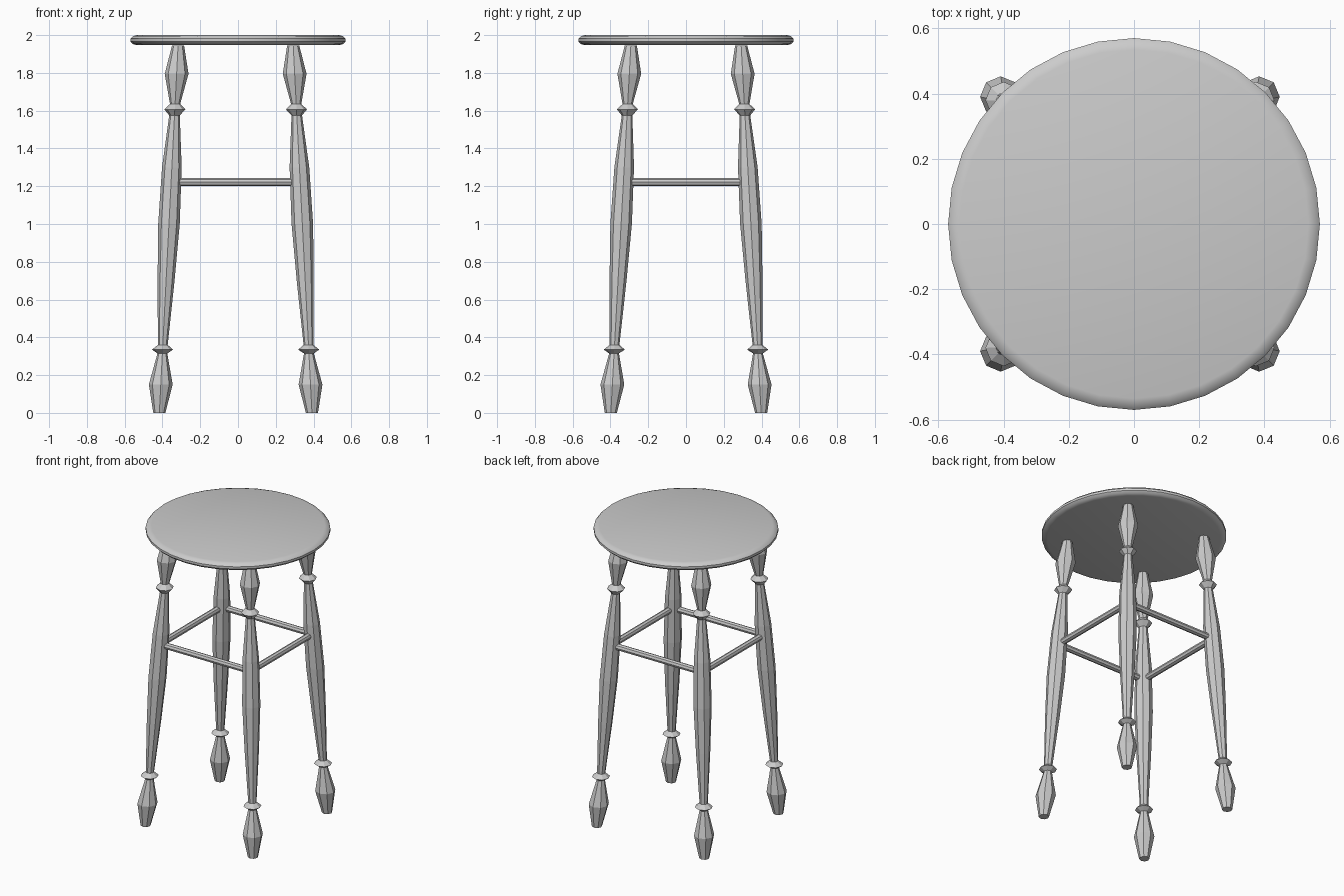
import bpy
import bmesh
import math
from mathutils import Vector, Matrix

cube = bpy.data.objects.get("Cube")
if cube:
    bpy.data.objects.remove(cube)

grey = bpy.data.materials.new("plain grey")
grey.use_nodes = True
grey.diffuse_color = (0.6, 0.6, 0.6, 1)
grey.node_tree.nodes["Principled BSDF"].inputs["Base Color"].default_value = (0.6, 0.6, 0.6, 1)


def turned(name, profile, sides, axis=lambda z: (0, 0), smooth=False):
    """Closed turned solid from (radius, height) pairs around a leaning axis."""
    bm = bmesh.new()
    rings = []
    for r, z in profile:
        cx, cy = axis(z)
        rings.append([bm.verts.new((cx + r * math.cos(a), cy + r * math.sin(a), z))
                      for a in (2 * math.pi * i / sides for i in range(sides))])
    for low, high in zip(rings, rings[1:]):
        for i in range(sides):
            j = (i + 1) % sides
            bm.faces.new((low[i], low[j], high[j], high[i]))
    bm.faces.new(rings[0][::-1])
    bm.faces.new(rings[-1])
    mesh = bpy.data.meshes.new(name)
    bm.to_mesh(mesh)
    bm.free()
    mesh.materials.append(grey)
    obj = bpy.data.objects.new(name, mesh)
    bpy.context.collection.objects.link(obj)
    if smooth:
        bpy.ops.object.select_all(action='DESELECT')
        obj.select_set(True)
        bpy.context.view_layer.objects.active = obj
        bpy.ops.object.shade_smooth_by_angle(angle=math.radians(30))
    return obj


# Round seat with a softened rim
seat_profile = [(0.535, 1.947), (0.557, 1.953), (0.57, 1.966),
                (0.57, 1.981), (0.557, 1.994), (0.535, 2.0)]
turned("seat", seat_profile, 32, smooth=True)

# Turned legs: foot bulb, collar, swelling shaft, collar, top bulb
leg_profile = [(0.032, 0), (0.063, 0.15), (0.026, 0.315), (0.056, 0.335), (0.026, 0.36),
               (0.045, 0.7), (0.057, 1.0), (0.052, 1.3), (0.028, 1.575),
               (0.056, 1.607), (0.027, 1.635), (0.063, 1.795), (0.032, 1.945)]
LEG_SHIFT = -0.0125


def leg_axis(sx, sy):
    return lambda z: (LEG_SHIFT + sx * (0.404 - 0.051 * z), sy * (0.398 - 0.0545 * z))


for sy, depth in ((-1, "front"), (1, "back")):
    for sx, side in ((-1, "right"), (1, "left")):
        turned(f"{depth}_{side}_leg", leg_profile, 8, leg_axis(sx, sy))


# Stretchers joining neighbouring legs
def stretcher(name, start, end, height=1.222):
    a = Vector((*leg_axis(*start)(height), height))
    b = Vector((*leg_axis(*end)(height), height))
    rod = turned(name, [(0.021, 0), (0.021, (b - a).length)], 8)
    rod.matrix_world = Matrix.Translation(a) @ (b - a).to_track_quat('Z', 'Y').to_matrix().to_4x4()


stretcher("front_stretcher", (-1, -1), (1, -1))
stretcher("back_stretcher", (-1, 1), (1, 1))
stretcher("right_stretcher", (-1, -1), (-1, 1))
stretcher("left_stretcher", (1, -1), (1, 1))
